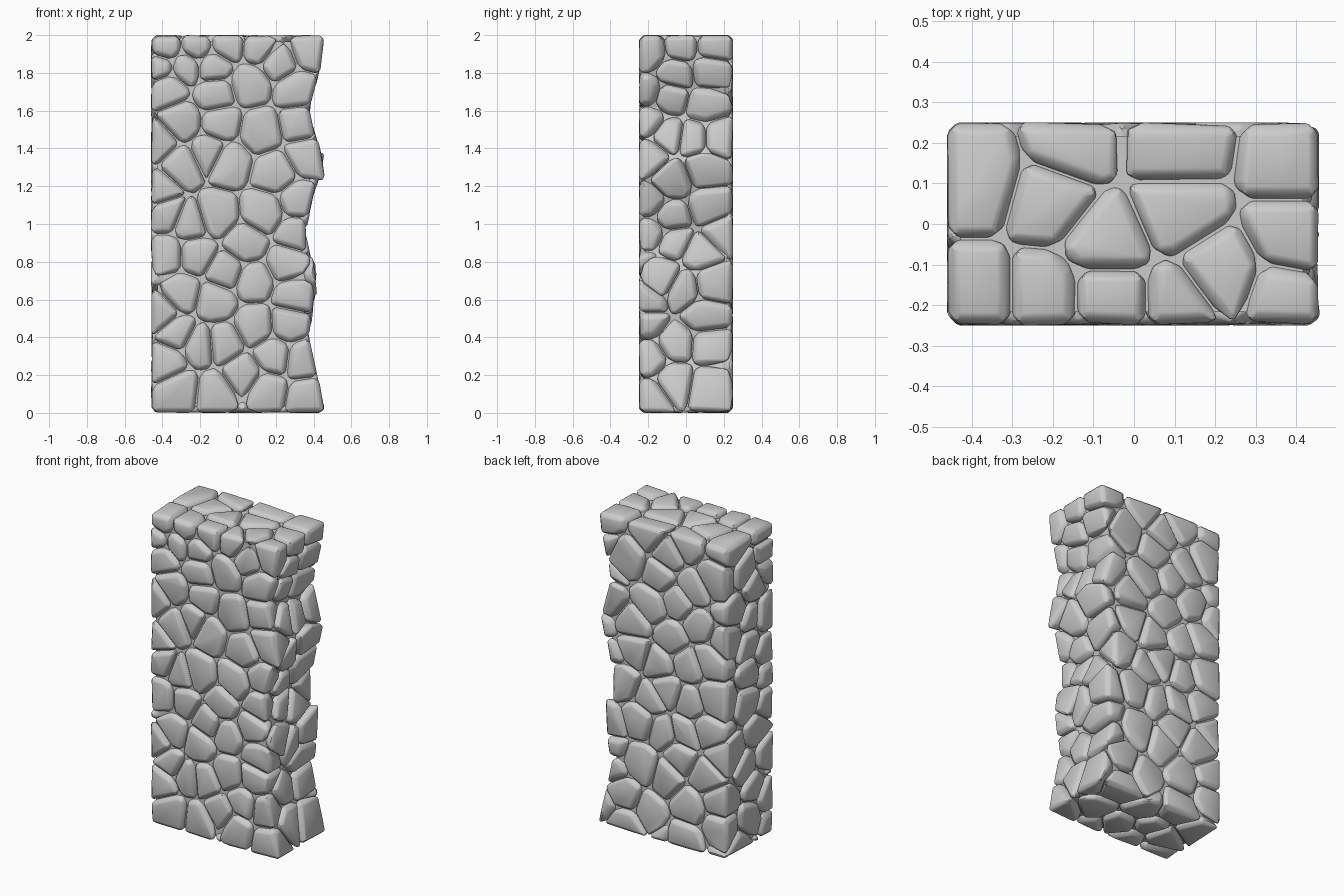
import bpy, bmesh, random
from mathutils import Vector

if "Cube" in bpy.data.objects:
    bpy.data.objects.remove(bpy.data.objects["Cube"])

random.seed(7)
LO, HI = Vector((-0.46, -0.25, 0.0)), Vector((0.46, 0.25, 2.0))

# Broken right-hand edge: (z, x)
EDGE = [(0, .455), (.08, .445), (.4, .375), (.7, .412), (.95, .358), (1.12, .39),
        (1.33, .45), (1.52, .395), (1.62, .38), (1.85, .44), (2, .457)]


def edge_x(z):
    for (z0, x0), (z1, x1) in zip(EDGE, EDGE[1:]):
        if z <= z1:
            return x0 + (x1 - x0) * (z - z0) / (z1 - z0)
    return EDGE[-1][1]


# Stone centres on the visible sides
FRONT = [(-.38, 1.93), (-.22, 1.94), (-.06, 1.95), (.12, 1.94), (.37, 1.92), (-.41, 1.83),
         (-.28, 1.83), (-.13, 1.83), (.06, 1.74), (.22, 1.86), (.31, 1.71), (-.12, 1.69),
         (-.37, 1.72), (-.3, 1.54), (-.09, 1.53), (.12, 1.49), (.33, 1.53), (-.42, 1.43),
         (-.3, 1.31), (-.05, 1.33), (-.15, 1.38), (.2, 1.27), (.36, 1.36), (-.38, 1.05),
         (-.42, 1.18), (-.25, 1.0), (-.12, 1.04), (.14, 1.06), (.32, 1.12), (.31, .95),
         (.04, .89), (-.38, .84), (-.22, .84), (-.06, .75), (.08, .7), (.26, .79), (-.3, .63),
         (.3, .62), (-.41, .53), (-.12, .59), (.09, .46), (-.32, .42), (-.2, .36), (-.08, .37),
         (.27, .47), (.19, .3), (-.38, .27), (.34, .28), (.03, .2), (-.31, .12), (-.12, .1),
         (.15, .12), (.37, .08)]
RIGHT = [(-.02, 1.94), (.14, 1.94), (-.05, 1.8), (.12, 1.82), (-.08, 1.67), (.1, 1.63),
         (-.1, 1.47), (.05, 1.45), (.16, 1.45), (-.07, 1.23), (.1, 1.29), (.12, 1.1),
         (-.08, 1.04), (-.06, .9), (.07, .84), (.13, .68), (-.01, .66), (-.12, .72),
         (.1, .52), (-.05, .36), (.12, .35), (-.06, .17), (.12, .14)]
TOP = [(-.38, .12), (-.2, .07), (-.06, -.04), (.1, .03), (.1, .18), (.33, .07), (.2, -.13),
       (-.38, -.11), (-.16, .18)]
D = 0.06
seeds = []


def add_seed(x, y, z, gap):
    p = Vector((min(x, edge_x(z) - 0.05), y, z))
    if all((p - q).length > gap for q in seeds):
        seeds.append(p)


for x, z in FRONT:
    add_seed(x, LO.y + D, z, 0.05)
for y, z in RIGHT:
    add_seed(1, y, z, 0.09)
for x, y in TOP:
    add_seed(x, y, HI.z - D, 0.10)
# Scattered stones on the back, left and bottom
for i in range(5000):
    side = random.choice("bbblld")
    x, y, z = random.uniform(-.42, .42), random.uniform(-.2, .2), random.uniform(.05, 1.95)
    if side == "b":
        y = HI.y - D
    elif side == "l":
        x = LO.x + D
    else:
        z = D
    add_seed(x, y, z, 0.155)


def cut(bm, co, no):
    """Slice a convex solid by a plane and cap it."""
    if all((v.co - co).dot(no) < 1e-4 for v in bm.verts):
        return
    r = bmesh.ops.bisect_plane(bm, geom=bm.verts[:] + bm.edges[:] + bm.faces[:], dist=1e-5,
                               plane_co=co, plane_no=no, clear_outer=True)
    rim = [e for e in r["geom_cut"] if isinstance(e, bmesh.types.BMEdge) and e.is_boundary]
    if len(rim) > 2:
        bmesh.ops.edgenet_fill(bm, edges=rim)


def chamfer(bm, width, min_angle):
    """Shave every edge of a convex solid."""
    bmesh.ops.remove_doubles(bm, verts=bm.verts[:], dist=1e-4)
    bmesh.ops.recalc_face_normals(bm, faces=bm.faces[:])
    bm.normal_update()
    planes = []
    for e in bm.edges:
        if len(e.link_faces) == 2 and e.calc_face_angle(0) > min_angle:
            n = (e.link_faces[0].normal + e.link_faces[1].normal).normalized()
            k = min(1.0, e.calc_face_angle(0) / 1.4)
            planes.append(((e.verts[0].co + e.verts[1].co) / 2 - n * width * k, n))
    for co, n in planes:
        cut(bm, co, n)


def depth(p):
    return min(p.x - LO.x, edge_x(p.z) - p.x, p.y - LO.y, HI.y - p.y, p.z, HI.z - p.z)


def make_stone(s):
    bm = bmesh.new()
    bmesh.ops.create_cube(bm, size=1)
    for v in bm.verts:
        for i in range(3):
            v.co[i] = max(LO[i], s[i] - .3) if v.co[i] < 0 else min(HI[i], s[i] + .3)
    # slightly tilted outer faces
    for i in range(3):
        for sign, lim in ((-1, LO), (1, HI)):
            no = Vector([random.uniform(-.05, .05) for _ in range(3)])
            no[i] = sign
            co = s.copy()
            co[i] = lim[i] - sign * random.uniform(.001, .005)
            if i == 0 and sign > 0:
                if s.x < 0:
                    continue
                co.x = edge_x(s.z)
                no.z = -(edge_x(min(2, s.z + .05)) - edge_x(max(0, s.z - .05))) / .1
            cut(bm, co, no.normalized())
    # joints with the neighbouring stones
    for q in sorted(seeds, key=lambda q: (q - s).length)[1:30]:
        n = (q - s).normalized()
        cut(bm, (q + s) / 2 - n * .003, n)
    chamfer(bm, .017, .5)
    chamfer(bm, .004, .35)
    bmesh.ops.recalc_face_normals(bm, faces=bm.faces[:])
    # drop faces buried in the core
    hidden = [f for f in bm.faces if all(depth(v.co) > .07 for v in f.verts)]
    bmesh.ops.delete(bm, geom=hidden, context="FACES")
    return bm


def add_object(name, bm):
    me = bpy.data.meshes.new(name)
    bm.to_mesh(me)
    bm.free()
    ob = bpy.data.objects.new(name, me)
    bpy.context.collection.objects.link(ob)
    return ob


# Stones
wall = bmesh.new()
tmp = bpy.data.meshes.new("tmp")
for s in seeds:
    b = make_stone(s)
    b.to_mesh(tmp)
    b.free()
    wall.from_mesh(tmp)
bpy.data.meshes.remove(tmp)
stones = add_object("wall_stones", wall)
bpy.ops.object.select_all(action="DESELECT")
stones.select_set(True)
bpy.context.view_layer.objects.active = stones
bpy.ops.object.shade_smooth_by_angle(angle=0.5)

# Core behind the joints
core = bmesh.new()
g = 0.033
pts = [(LO.x + g, g), *[(x - g - .008, min(max(z, g), 2 - g)) for z, x in EDGE], (LO.x + g, 2 - g)]
face = core.faces.new([core.verts.new((x, LO.y + g, z)) for x, z in pts])
r = bmesh.ops.extrude_face_region(core, geom=[face])
bmesh.ops.translate(core, vec=(0, .5 - 2 * g, 0),
                    verts=[v for v in r["geom"] if isinstance(v, bmesh.types.BMVert)])
bmesh.ops.recalc_face_normals(core, faces=core.faces[:])
add_object("wall_core", core)
